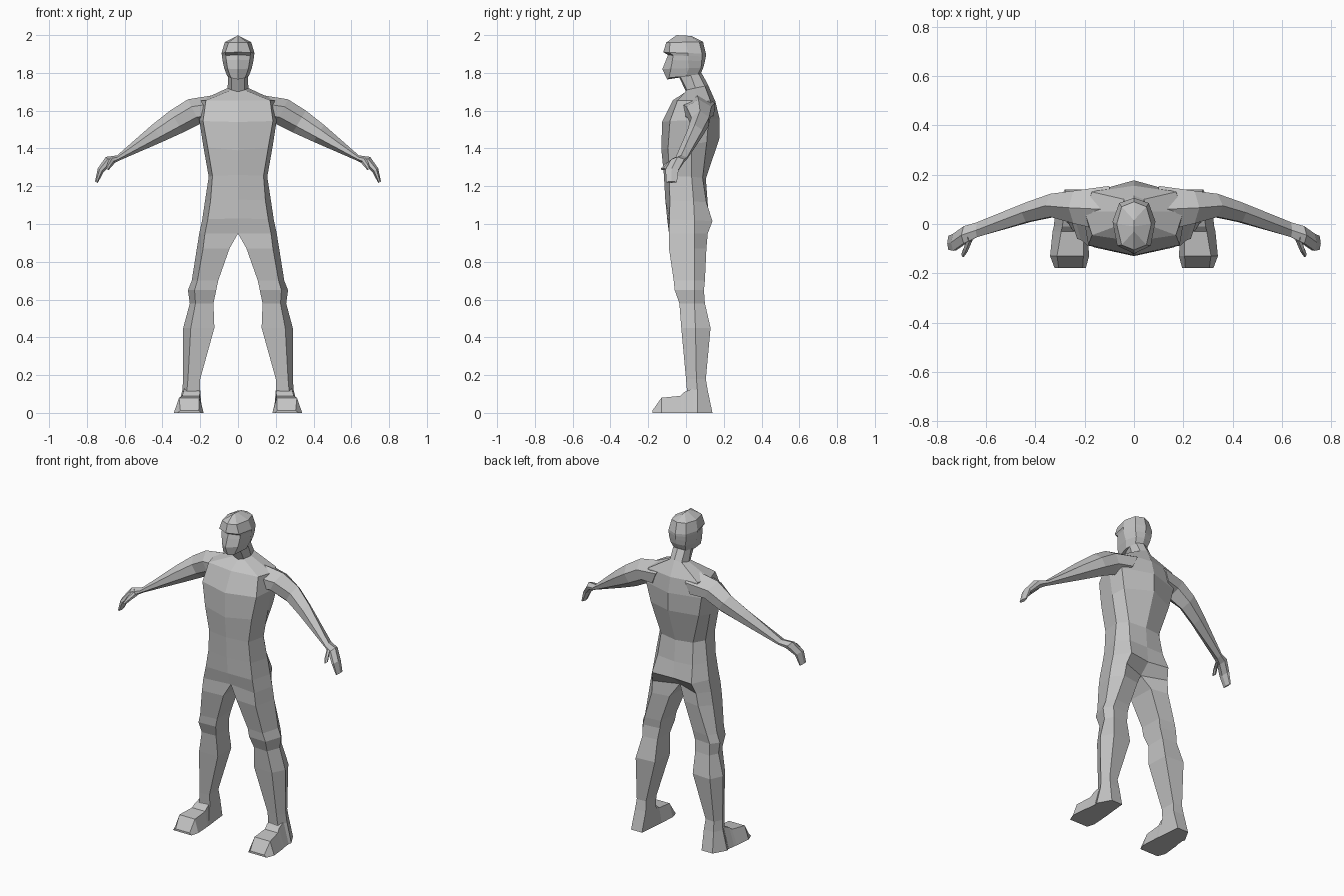
import bpy, bmesh

skin = bpy.data.materials.new("plain_grey")
skin.diffuse_color = (0.55, 0.55, 0.55, 1)


def loft(name, rings, closed=True, cap_start=False, cap_end=False):
    """Skin a list of point rings and mirror the result across x."""
    bm = bmesh.new()
    rows = [[bm.verts.new(p) for p in ring] for ring in rings]
    n = len(rows[0])
    for a, b in zip(rows, rows[1:]):
        for i in range(n if closed else n - 1):
            j = (i + 1) % n
            bm.faces.new((a[i], a[j], b[j], b[i]))
    if cap_start:
        bm.faces.new(rows[0])
    if cap_end:
        bm.faces.new(rows[-1])
    bmesh.ops.remove_doubles(bm, verts=bm.verts[:], dist=0.0005)
    bmesh.ops.recalc_face_normals(bm, faces=bm.faces[:])
    me = bpy.data.meshes.new(name)
    bm.to_mesh(me)
    bm.free()
    me.materials.append(skin)
    ob = bpy.data.objects.new(name, me)
    bpy.context.collection.objects.link(ob)
    m = ob.modifiers.new("mirror", "MIRROR")
    m.use_clip = True
    return ob


def half_ring(zf, zb, fc, fx, fy, sx, sy, bx, by, bc):
    """Half section from front centre round the side to back centre."""
    pts = [(0, fc), (fx, fy), (sx, sy), (bx, by), (0, bc)]
    return [(x, y, zf + (zb - zf) * i / 4) for i, (x, y) in enumerate(pts)]


def limb_ring(xt, zt, xb, zb, yf, yb):
    """Six-sided slanted section given by its top, bottom, front and back."""
    shape = [(0, .5), (.3, .08), (.72, .1), (1, .5), (.72, .92), (.3, .95)]
    return [(xt + (xb - xt) * t, yf + (yb - yf) * s, zt + (zb - zt) * t)
            for t, s in shape]


neck_base = (1.70, 1.74, .0, .035, .005, .055, .05, .04, .10, .115)

# head and neck
loft("head", [half_ring(*r) for r in [
    (2.0, 1.995, -.05, 0, -.03, 0, -.01, 0, .015, .03),
    (1.96, 1.965, -.105, .05, -.085, .07, 0, .05, .07, .09),
    (1.91, 1.90, -.12, .068, -.088, .087, .01, .06, .085, .106),
    (1.895, 1.885, -.095, .064, -.068, .085, .01, .06, .085, .105),
    (1.87, 1.86, -.105, .062, -.072, .082, .01, .058, .083, .10),
    (1.82, 1.83, -.125, .055, -.08, .073, .015, .05, .08, .092),
    (1.765, 1.80, -.10, .038, -.09, .057, .0, .042, .062, .08),
    (1.775, 1.80, -.035, .035, -.03, .052, .025, .04, .068, .082),
    neck_base]], closed=False)

# torso from neck base to crotch
loft("torso", [half_ring(*r) for r in [
    neck_base,
    (1.655, 1.65, -.07, .17, -.045, .20, .05, .17, .13, .155),
    (1.54, 1.56, -.127, .185, -.085, .205, .03, .19, .12, .177),
    (1.39, 1.45, -.13, .16, -.095, .185, .03, .165, .11, .176),
    (1.26, 1.24, -.117, .135, -.09, .155, .03, .11, .088, .105),
    (1.13, 1.11, -.11, .145, -.085, .175, .04, .12, .108, .115),
    (1.03, 1.01, -.10, .16, -.088, .19, .045, .135, .14, .125),
    (.95, .95, -.07, .175, -.09, .205, .045, .15, .115, .06)]], closed=False)

# legs: inner front, outer front, side, outer back, inner back
leg_rows = [
    (.95, 0, -.07, .175, -.09, .205, .045, .15, .115, 0, .06),
    (.87, .045, -.08, .185, -.09, .218, .045, .16, .108, .05, .09),
    (.70, .105, -.055, .215, -.065, .245, .045, .215, .10, .11, .09),
    (.65, .115, -.055, .23, -.06, .265, .045, .23, .095, .12, .085),
    (.58, .13, -.03, .225, -.035, .255, .045, .23, .10, .13, .095),
    (.45, .125, -.02, .25, -.025, .29, .05, .255, .13, .13, .12),
    (.18, .20, .005, .265, .0, .29, .055, .265, .105, .205, .10),
    (.12, .20, .01, .27, .005, .295, .06, .27, .115, .20, .11),
    (0, .19, -.02, .30, -.02, .325, .06, .28, .14, .205, .14)]
loft("leg", [[(r[i], r[i + 1], r[0]) for i in range(1, 11, 2)]
             for r in leg_rows], cap_end=True)

# feet: y, bottom inner x, bottom outer x, top inner x, top outer x, top z
foot_rows = [
    (.04, .195, .32, .205, .285, .13),
    (-.01, .19, .325, .205, .29, .11),
    (-.03, .188, .33, .205, .295, .09),
    (-.13, .182, .34, .205, .312, .08),
    (-.178, .195, .322, .208, .305, .012)]
loft("foot", [[(a, y, 0), (b, y, 0), (d, y, z), (c, y, z)]
              for y, a, b, c, d, z in foot_rows], cap_start=True, cap_end=True)

# arms from shoulder to wrist
wrist = (.64, 1.363, .635, 1.333, -.06, .01)
loft("arm", [limb_ring(*r) for r in [
    (.08, 1.69, .15, 1.53, -.05, .165),
    (.265, 1.66, .20, 1.53, -.01, .142),
    (.36, 1.60, .29, 1.485, .02, .128),
    (.455, 1.525, .40, 1.435, .0, .092),
    wrist]], cap_start=True)

# hands with joined fingers
loft("hand", [limb_ring(*r) for r in [
    wrist,
    (.70, 1.355, .668, 1.315, -.085, -.005),
    (.742, 1.295, .712, 1.275, -.115, -.035),
    (.757, 1.225, .742, 1.218, -.11, -.045)]], cap_end=True)

# thumbs
loft("thumb", [limb_ring(*r) for r in [
    (.675, 1.355, .65, 1.325, -.075, -.035),
    (.69, 1.325, .668, 1.305, -.115, -.08),
    (.70, 1.295, .685, 1.285, -.136, -.108)]], cap_start=True, cap_end=True)
